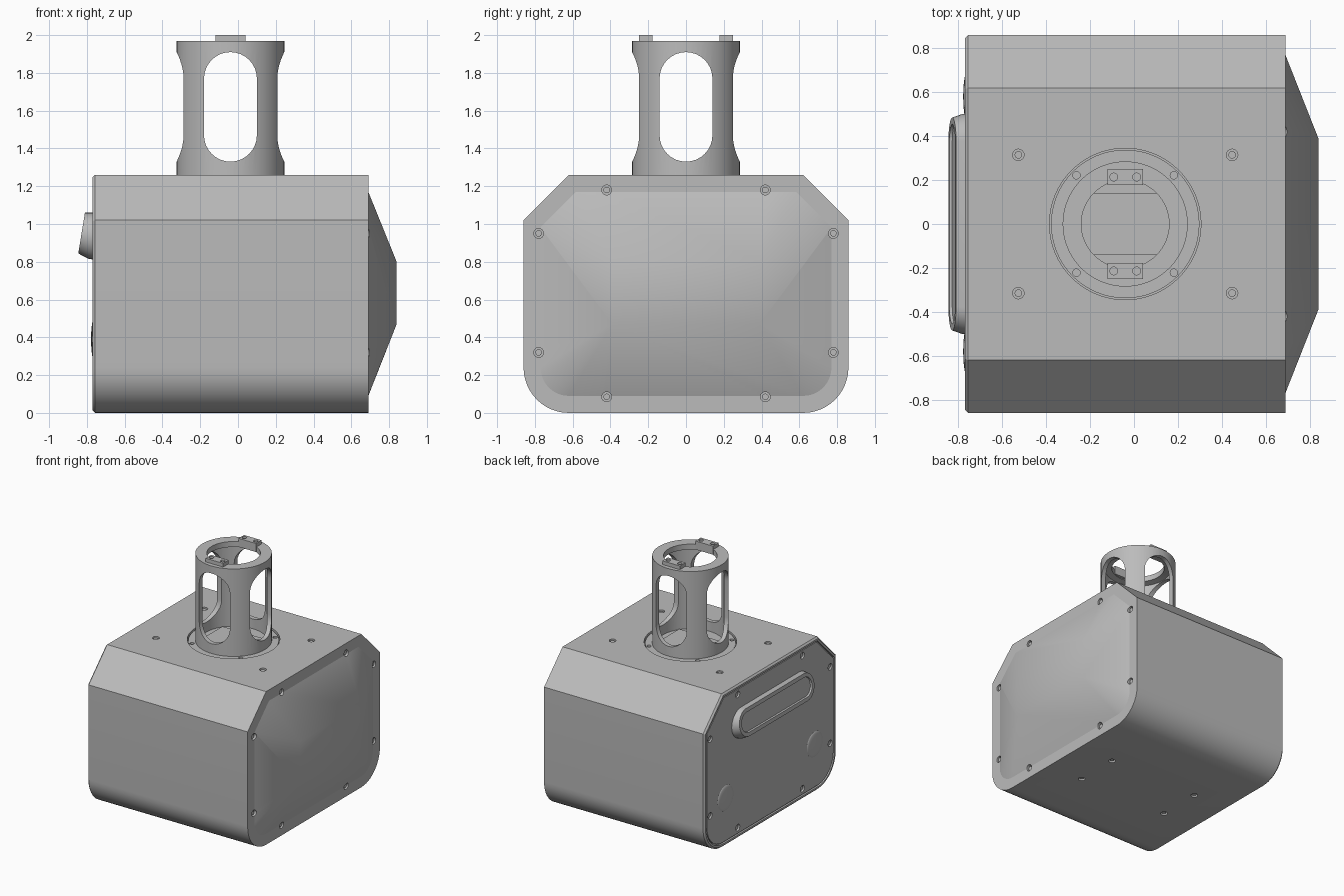
import bpy, bmesh
from math import sin, cos, pi, radians

cube = bpy.data.objects.get("Cube")
if cube:
    bpy.data.objects.remove(cube, do_unlink=True)

grey = bpy.data.materials.new("plain grey")
grey.use_nodes = True
grey.diffuse_color = (0.5, 0.5, 0.5, 1)
grey.node_tree.nodes["Principled BSDF"].inputs["Base Color"].default_value = (0.5, 0.5, 0.5, 1)

CX = -0.04      # centre of the housing and cage in x


def loft(bm, rings, closed=False):
    """Skin a list of equal rings; cap the ends unless it closes on itself."""
    vs = [[bm.verts.new(p) for p in ring] for ring in rings]
    n = len(vs[0])
    pairs = list(zip(vs, vs[1:])) + ([(vs[-1], vs[0])] if closed else [])
    for a, b in pairs:
        for i in range(n):
            j = (i + 1) % n
            bm.faces.new((a[i], a[j], b[j], b[i]))
    if not closed:
        bm.faces.new(vs[0])
        bm.faces.new(vs[-1])


def place(axis, a, b, h):
    return {"x": (h, a, b), "y": (a, h, b), "z": (a, b, h)}[axis]


def circle(axis, a, b, r, h, n=24):
    return [place(axis, a + r * cos(2 * pi * i / n), b + r * sin(2 * pi * i / n), h)
            for i in range(n)]


def rod(bm, axis, a, b, r, h0, h1, n=24):
    loft(bm, [circle(axis, a, b, r, h, n) for h in (h0, h1)])


def box(bm, x0, x1, y0, y1, z0, z1):
    loft(bm, [[(x0, y0, z), (x1, y0, z), (x1, y1, z), (x0, y1, z)] for z in (z0, z1)])


def finish(name, bm):
    bmesh.ops.recalc_face_normals(bm, faces=bm.faces)
    mesh = bpy.data.meshes.new(name)
    bm.to_mesh(mesh)
    bm.free()
    mesh.materials.append(grey)
    ob = bpy.data.objects.new(name, mesh)
    bpy.context.collection.objects.link(ob)
    return ob


def activate(ob):
    bpy.ops.object.select_all(action="DESELECT")
    ob.select_set(True)
    bpy.context.view_layer.objects.active = ob


def cut(ob, cutter):
    activate(ob)
    mod = ob.modifiers.new("cut", "BOOLEAN")
    mod.operation, mod.solver, mod.object = "DIFFERENCE", "EXACT", cutter
    bpy.ops.object.modifier_apply(modifier=mod.name)


def smooth(ob, angle=30):
    activate(ob)
    bpy.ops.object.shade_smooth_by_angle(angle=radians(angle))


def profile(x, d=0.0):
    """Housing section inset by d: chamfered top, rounded bottom."""
    half = [(0.62 - 0.414 * d, 1.26 - d), (0.86 - d, 1.02 - 0.414 * d)]
    for i in range(13):
        t = -pi / 2 * i / 12
        half.append((0.62 + (0.24 - d) * cos(t), 0.24 + (0.24 - d) * sin(t)))
    return [(x, y, z) for y, z in half + [(-y, z) for y, z in reversed(half)]]


def stadium(half_len, r, n=16):
    """Slot outline lying along its first axis."""
    pts = []
    for side, start in ((1, -pi / 2), (-1, pi / 2)):
        for i in range(n + 1):
            t = start + pi * i / n
            pts.append((side * (half_len - r) + r * cos(t), r * sin(t)))
    return pts


# Housing with a recessed end panel
bm = bmesh.new()
loft(bm, [profile(0.69), profile(-0.757), profile(-0.77, 0.013), profile(-0.77, 0.028),
          profile(-0.755, 0.028), profile(-0.755, 0.038), profile(-0.766, 0.038)])
housing = finish("housing", bm)

# Bulged cover tapering to a small flat rectangle
bm = bmesh.new()
points = profile(0.68, 0.09) + profile(0.69, 0.09)
points += [(0.84, y, z) for y in (-0.39, 0.39) for z in (0.47, 0.80)]
for p in points:
    bm.verts.new(p)
bmesh.ops.convex_hull(bm, input=bm.verts)
bulge = finish("bulged_cover", bm)

# Screw holes in the housing, with a screw sunk in each
end_spots = [(s * y, z) for s in (-1, 1)
             for y, z in ((0.42, 1.18), (0.78, 0.95), (0.78, 0.32), (0.42, 0.085))]
top_spots = [(CX + sx * 0.487, sy * 0.315) for sx in (-1, 1) for sy in (-1, 1)]
base_spots = [(CX + sx * 0.41, sy * 0.18) for sx in (-1, 1) for sy in (-1, 1)]
holes, screws = bmesh.new(), bmesh.new()
for axis, face, out, spots in (("x", 0.69, 1, end_spots), ("x", -0.766, -1, end_spots),
                               ("z", 1.26, 1, top_spots), ("z", 0, -1, base_spots)):
    for a, b in spots:
        rod(holes, axis, a, b, 0.026, face - out * 0.03, face + out * 0.06)
        rod(screws, axis, a, b, 0.017, face - out * 0.035, face - out * 0.008, 16)
rod(holes, "z", CX, 0, 0.345, 1.225, 1.3, 64)
hole_cutter = finish("hole_cutter", holes)
cut(housing, hole_cutter)
cut(bulge, hole_cutter)
smooth(finish("screws", screws))

# Mounting flange under the cage
bm = bmesh.new()
rod(bm, "z", CX, 0, 0.338, 1.22, 1.25, 64)
flange = finish("cage_flange", bm)
bm = bmesh.new()
for sx in (-1, 1):
    for sy in (-1, 1):
        rod(bm, "z", CX + sx * 0.222, sy * 0.222, 0.017, 1.23, 1.3, 16)
flange_cutter = finish("flange_cutter", bm)
cut(flange, flange_cutter)
bm = bmesh.new()
box(bm, CX - 0.2, CX + 0.2, -0.14, 0.14, 1.245, 1.258)
finish("cage_floor_plate", bm)

# Cylindrical cage with an inner lip at the top
bm = bmesh.new()
section = [(0.285, 1.24), (0.285, 1.97), (0.2, 1.97), (0.2, 1.925), (0.25, 1.915), (0.25, 1.24)]
loft(bm, [circle("z", CX, 0, r, z, 64) for r, z in section], closed=True)
cage = finish("cage", bm)

# Four round-ended windows through the cage
cutters = [hole_cutter, flange_cutter]
for axis, mid, centre in (("x", 0, CX), ("y", CX, 0)):
    bm = bmesh.new()
    loft(bm, [[place(axis, mid + v, 1.62 + u, centre + h) for u, v in stadium(0.29, 0.14)]
              for h in (-0.5, 0.5)])
    cutters.append(finish("window_cutter", bm))
    cut(cage, cutters[-1])

# Two clip tabs on the cage rim, each with two holes
bm, pins = bmesh.new(), bmesh.new()
for s in (-1, 1):
    ys = sorted((s * 0.178, s * 0.25))
    box(bm, CX - 0.08, CX + 0.08, *ys, 1.93, 2.0)
    for dx in (-0.052, 0.052):
        rod(pins, "z", CX + dx, s * 0.214, 0.018, 1.97, 2.05, 16)
tabs = finish("rim_tabs", bm)
cutters.append(finish("tab_cutter", pins))
cut(tabs, cutters[-1])

# Tilted long window on the end panel, with a raised border
bm = bmesh.new()


def window_ring(half_len, r, x, tilt, z):
    return [(x + tilt * v, u, z + v) for u, v in stadium(half_len, r)]


loft(bm, [window_ring(0.5, 0.126, -0.755, 0, 0.936),
          window_ring(0.5, 0.122, -0.785, 0.06, 0.938),
          window_ring(0.485, 0.108, -0.828, 0.163, 0.952),
          window_ring(0.455, 0.078, -0.828, 0.163, 0.952),
          window_ring(0.45, 0.074, -0.816, 0.163, 0.952)])
long_window = finish("long_window", bm)

# Two low round domes on the end panel
bm = bmesh.new()
for y in (-0.58, 0.58):
    loft(bm, [circle("x", y, 0.39, 0.105, -0.755, 32)] +
         [circle("x", y, 0.39, 0.105 * cos(t), -0.764 - 0.014 * sin(t), 32)
          for t in (0, 0.3, 0.6, 0.9, 1.2, 1.45)])
domes = finish("panel_domes", bm)

for ob in cutters:
    bpy.data.objects.remove(ob, do_unlink=True)
for ob in (housing, bulge, flange, cage, tabs, long_window, domes):
    smooth(ob)
